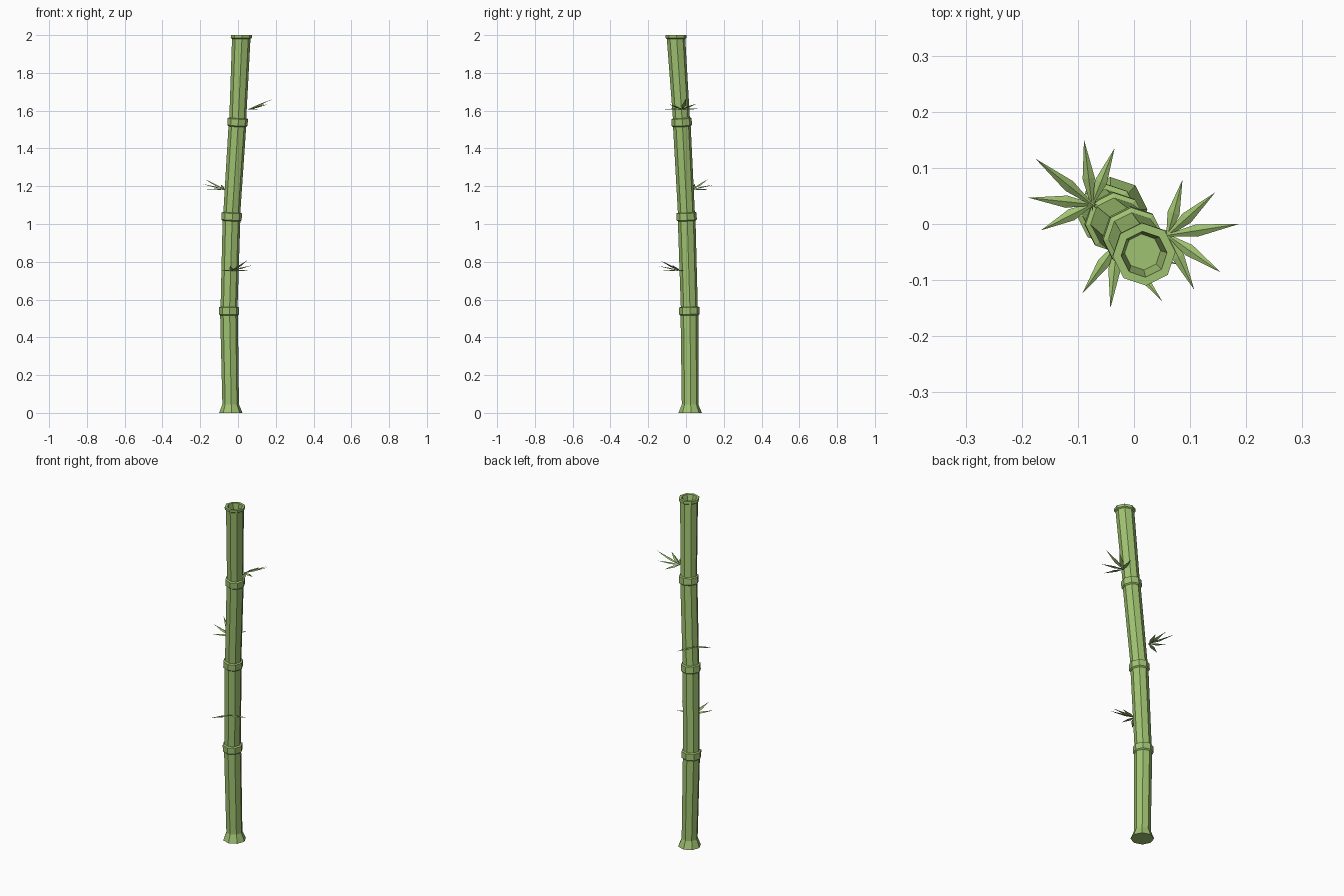
import bpy, bmesh, math
from mathutils import Vector, Matrix

cube = bpy.data.objects.get("Cube")
if cube:
    bpy.data.objects.remove(cube)

green = bpy.data.materials.new("bamboo_green")
green.use_nodes = True
COLOUR = (0.35, 0.54, 0.165, 1)
green.diffuse_color = COLOUR
green.node_tree.nodes["Principled BSDF"].inputs["Base Color"].default_value = COLOUR

SIDES = 8
TURN = math.radians(4)
# Centre line of the bending stalk, one point per joint
PATH = [Vector(p) for p in ((-0.038, 0.022, 0), (-0.048, 0.018, 0.54), (-0.034, 0.003, 1.04),
                            (-0.002, -0.023, 1.54), (0.018, -0.054, 2))]
JOINTS = [p.z for p in PATH[1:-1]]


def centre(z):
    for a, b in zip(PATH, PATH[1:]):
        if z <= b.z:
            return a.lerp(b, (z - a.z) / (b.z - a.z))
    return PATH[-1].copy()


def make_object(name, bm):
    bmesh.ops.recalc_face_normals(bm, faces=bm.faces)
    mesh = bpy.data.meshes.new(name)
    bm.to_mesh(mesh)
    bm.free()
    mesh.materials.append(green)
    obj = bpy.data.objects.new(name, mesh)
    bpy.context.scene.collection.objects.link(obj)
    return obj


def ring(bm, z, r):
    # Rings lean with the stalk, except at the level foot and rim
    tilt = Matrix.Identity(3)
    if 0.1 < z < 1.9:
        lean = centre(z + 0.05) - centre(z - 0.05)
        tilt = Vector((0, 0, 1)).rotation_difference(lean).to_matrix()
    angles = [TURN + math.tau * i / SIDES for i in range(SIDES)]
    return [bm.verts.new(centre(z) + tilt @ Vector((r * math.cos(a), r * math.sin(a), 0)))
            for a in angles]


def build_stalk():
    # Flared foot, raised joints, then a rim with a shallow bore
    profile = [(0, 0.062), (0.045, 0.044)]
    for z in JOINTS:
        profile += [(z - 0.024, 0.047), (z - 0.018, 0.054), (z + 0.018, 0.054), (z + 0.022, 0.045)]
    profile += [(1.98, 0.049), (1.985, 0.056), (2, 0.056), (2, 0.041), (1.94, 0.032)]
    bm = bmesh.new()
    rings = [ring(bm, z, r) for z, r in profile]
    for low, high in zip(rings, rings[1:]):
        for i in range(SIDES):
            j = (i + 1) % SIDES
            bm.faces.new((low[i], low[j], high[j], high[i]))
    bm.faces.new(rings[0][::-1])
    bm.faces.new(rings[-1])
    make_object("stalk", bm)


# Each leaf: angle from the middle leaf, reach, rise of the tip
LEAVES = [(-73, 0.108, 0.002), (-44, 0.116, 0.028), (0, 0.13, 0.058),
          (33, 0.114, 0.032), (66, 0.102, 0.004)]


def build_leaves(name, origin, heading):
    bm = bmesh.new()
    root = Vector(origin)
    for angle, reach, rise in LEAVES:
        a = math.radians(heading + angle)
        out = Vector((math.cos(a), math.sin(a), 0))
        side = Vector((-out.y, out.x, 0))
        along = out * reach + Vector((0, 0, rise))
        # Narrow pointed blade with a raised midrib
        mid = root + along * 0.4
        start = bm.verts.new(root - out * 0.012)
        tip = bm.verts.new(root + along)
        belt = [bm.verts.new(mid + off) for off in
                (side * 0.011, Vector((0, 0, 0.006)), side * -0.011, Vector((0, 0, 0.001)))]
        for i in range(4):
            j = (i + 1) % 4
            bm.faces.new((start, belt[i], belt[j]))
            bm.faces.new((tip, belt[j], belt[i]))
    make_object(name, bm)


build_stalk()
build_leaves("lower_leaves", (-0.03, -0.035, 0.75), -52)
build_leaves("middle_leaves", (-0.075, 0.035, 1.18), 141)
build_leaves("upper_leaves", (0.06, -0.02, 1.605), 9)
